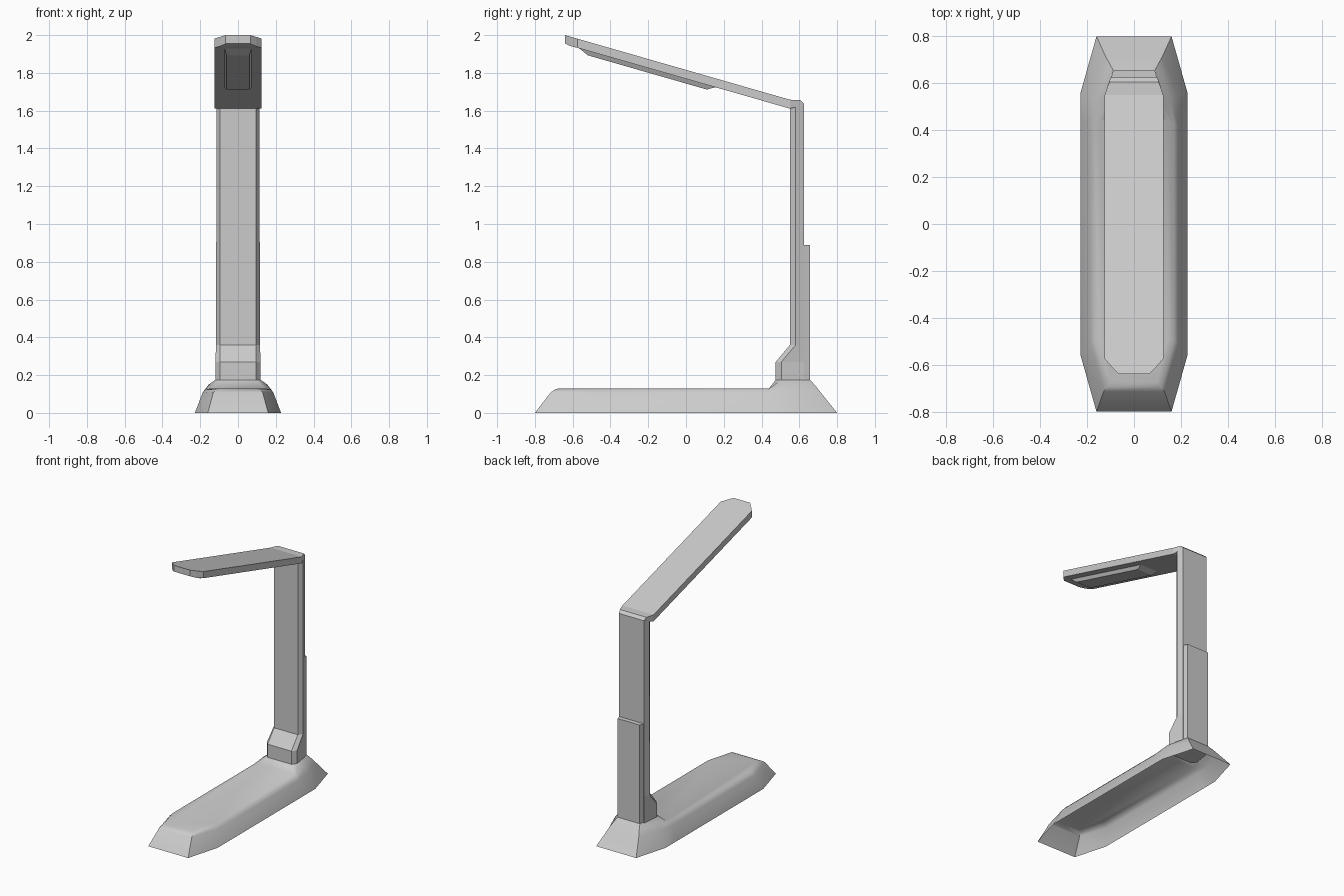
import bpy, bmesh, math

if "Cube" in bpy.data.objects:
    bpy.data.objects.remove(bpy.data.objects["Cube"])


def loft(name, halves, cap_start=True, cap_end=True, extra=None, recalc=True, smooth=None):
    """Loft rings; each ring is given as its +x half and mirrored to -x."""
    bm = bmesh.new()
    rings = []
    for h in halves:
        right = [bm.verts.new(p) for p in h]
        left = [bm.verts.new((-x, y, z)) for x, y, z in reversed(h)]
        rings.append(right + left)
    n = len(rings[0])
    for a, b in zip(rings, rings[1:]):
        for i in range(n):
            j = (i + 1) % n
            bm.faces.new((a[i], a[j], b[j], b[i]))
    if cap_start:
        bm.faces.new(rings[0][::-1])
    if cap_end:
        bm.faces.new(rings[-1])
    if extra:
        extra(bm, rings[-1])
    if recalc:
        bmesh.ops.recalc_face_normals(bm, faces=bm.faces[:])
    me = bpy.data.meshes.new(name)
    bm.to_mesh(me)
    bm.free()
    ob = bpy.data.objects.new(name, me)
    bpy.context.collection.objects.link(ob)
    if smooth:
        bpy.ops.object.select_all(action='DESELECT')
        ob.select_set(True)
        bpy.context.view_layer.objects.active = ob
        bpy.ops.object.shade_smooth_by_angle(angle=math.radians(smooth))
    return ob


# Base: hollow shell with rounded shoulders, open underneath
base_rings = [
    [(.16, -.80, 0), (.228, -.56, 0), (.228, .45, 0), (.228, .56, 0), (.16, .80, 0)],
    [(.13, -.715, .11), (.188, -.51, .105), (.188, .42, .105), (.182, .55, .115), (.12, .712, .11)],
    [(.117, -.695, .123), (.172, -.50, .123), (.172, .43, .123), (.155, .53, .15), (.105, .686, .143)],
    [(.10, -.675, .13), (.145, -.49, .13), (.145, .44, .13), (.12, .505, .175), (.09, .657, .175)],
]


def deck(bm, r):
    # flat deck, then the step up to the collar that holds the post
    a, b, c, d, e, e2, d2, c2, b2, a2 = r
    f = bm.verts.new((.097, .475, .175))
    f2 = bm.verts.new((-.097, .475, .175))
    bm.faces.new((a, b, c, c2, b2, a2))
    bm.faces.new((c, f, f2, c2))
    bm.faces.new((c, d, f))
    bm.faces.new((c2, f2, d2))


loft("base", base_rings, False, False, deck, smooth=40)


# Post: chamfered column with a foot block
def post_ring(z, yf, w):
    return [(.095, yf, z), (w, yf + .03, z), (.1, .625, z)]


loft("post", [post_ring(.13, .475, .12), post_ring(.27, .475, .12),
              post_ring(.36, .55, .116), post_ring(1.635, .55, .114)])

# Rear sleeve on the lower half of the post
loft("rear_sleeve", [[(.102, .61, z), (.088, .657, z)] for z in (.13, .89)])

# Lamp head: tilted slab with clipped tip and tapered hinge end
head = [(-.64, .065, 2.0, 1.955), (-.61, .095, 1.991, 1.941), (-.575, .125, 1.981, 1.933),
        (.55, .125, 1.658, 1.611), (.605, .106, 1.656, 1.625), (.625, .1, 1.637, 1.625)]
loft("lamp_head", [[(w, y, zt), (w, y, zb)] for y, w, zt, zb in head])

# Light panel: bevelled block under the head
def under(y):
    return 1.933 - (y + .575) * .2862


loft("light_panel", [
    [(.075, y, under(y) + .005) for y in (-.575, .165)],
    [(.06, -.52, 1.893), (.06, .11, 1.712)],
])
